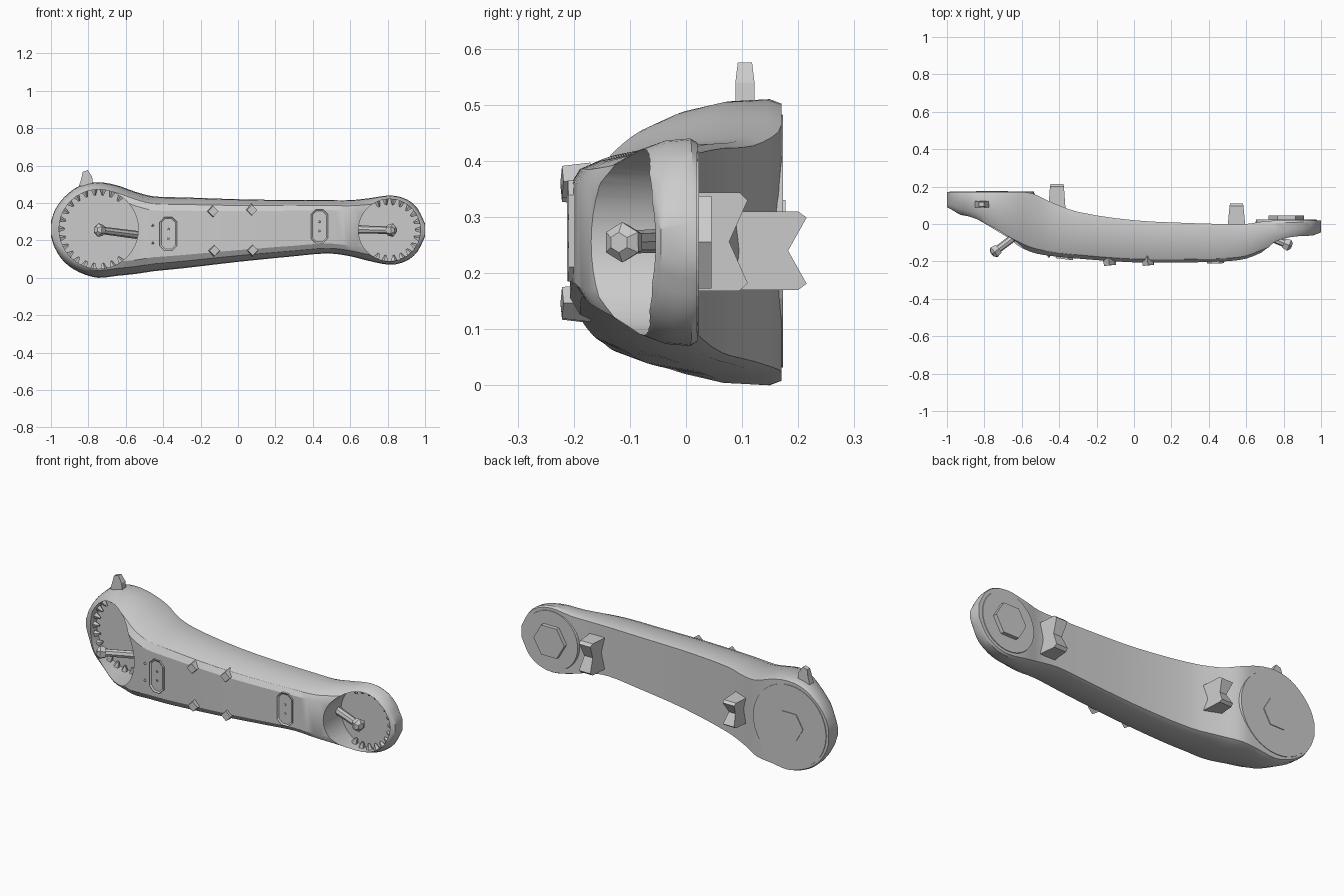
import bpy, bmesh, math
from mathutils import Vector

cube = bpy.data.objects.get("Cube")
if cube:
    bpy.data.objects.remove(cube, do_unlink=True)

GREY = (0.6, 0.6, 0.6, 1.0)
mat = bpy.data.materials.new("plain grey")
mat.use_nodes = True
mat.diffuse_color = GREY
for node in mat.node_tree.nodes:
    if node.type == 'BSDF_PRINCIPLED':
        node.inputs["Base Color"].default_value = GREY


def finish(name, bm):
    """Turn a bmesh into a named, coloured object."""
    bmesh.ops.recalc_face_normals(bm, faces=bm.faces)
    mesh = bpy.data.meshes.new(name)
    bm.to_mesh(mesh)
    bm.free()
    mesh.materials.append(mat)
    obj = bpy.data.objects.new(name, mesh)
    bpy.context.collection.objects.link(obj)
    return obj


def select_only(obj):
    bpy.ops.object.select_all(action='DESELECT')
    obj.select_set(True)
    bpy.context.view_layer.objects.active = obj


def rod(name, start, end, r_start, r_end, sides):
    """Straight cylinder or cone between two points."""
    start, end = Vector(start), Vector(end)
    axis = end - start
    bm = bmesh.new()
    bmesh.ops.create_cone(bm, cap_ends=True, segments=sides, radius1=r_start,
                          radius2=r_end, depth=axis.length)
    turn = axis.to_track_quat('Z', 'Y').to_matrix().to_4x4()
    bmesh.ops.transform(bm, matrix=turn, verts=bm.verts)
    bmesh.ops.translate(bm, vec=(start + end) / 2, verts=bm.verts)
    return finish(name, bm)


def prism(points, offset):
    """Extruded polygon; returns the bmesh and its end face."""
    bm = bmesh.new()
    face = bm.faces.new([bm.verts.new(p) for p in points])
    out = bmesh.ops.extrude_face_region(bm, geom=[face], use_keep_orig=True)
    verts = [g for g in out["geom"] if isinstance(g, bmesh.types.BMVert)]
    bmesh.ops.translate(bm, vec=offset, verts=verts)
    end = [g for g in out["geom"] if isinstance(g, bmesh.types.BMFace)][0]
    bmesh.ops.recalc_face_normals(bm, faces=bm.faces)
    return bm, end


# Arm body stations: x, bottom, top, front y, back y
STATIONS = [
    (-1, .22, .30, .09, .17), (-.98, .16, .36, .08, .17),
    (-.93, .085, .43, .05, .17), (-.85, .03, .49, .02, .17),
    (-.75, 0, .51, -.04, .17), (-.65, .01, .495, -.1, .17),
    (-.55, .02, .46, -.15, .165), (-.45, .035, .435, -.17, .12),
    (-.3, .05, .43, -.185, .065), (0, .085, .42, -.205, .02),
    (.3, .115, .415, -.205, .005), (.48, .13, .415, -.2, 0),
    (.6, .115, .415, -.185, 0), (.7, .09, .425, -.145, .015),
    (.815, .07, .44, -.105, .02), (.9, .09, .42, -.08, .02),
    (.96, .14, .37, -.06, .02), (1, .22, .29, -.045, .02)]


def smooth_stations(steps=3):
    rows = [Vector(s) for s in STATIONS]
    result = []
    for i in range(len(rows) - 1):
        a, b = rows[i], rows[i + 1]
        before, after = rows[max(i - 1, 0)], rows[min(i + 2, len(rows) - 1)]
        span = b[0] - a[0]
        ma = (b - before) * (span / (b[0] - before[0]))
        mb = (after - a) * (span / (after[0] - a[0]))
        for k in range(steps):
            t = k / steps
            result.append(a * (2*t**3 - 3*t**2 + 1) + ma * (t**3 - 2*t**2 + t)
                          + b * (3*t**2 - 2*t**3) + mb * (t**3 - t**2))
    return result + [rows[-1]]


def section(x, low, high, front, back):
    """D-shaped ring: flat back, gently tapered sides, rounded front."""
    half, mid, deep = (high - low) / 2, (high + low) / 2, back - front
    k = min(1, half / .2)
    side = [(half - .008 * k, back), (half, back - .1 * deep),
            (half - .004 * k, back - .45 * deep),
            (half - .02 * k, back - .75 * deep),
            (half - .04 * k, back - .92 * deep), (half - .075 * k, front)]
    ring = side + [(-z, y) for z, y in reversed(side)]
    return [(x, y, mid + z) for z, y in ring]


bm = bmesh.new()
rings = [[bm.verts.new(p) for p in section(*row)] for row in smooth_stations()]
for r0, r1 in zip(rings, rings[1:]):
    for j in range(len(r0)):
        n = (j + 1) % len(r0)
        bm.faces.new((r0[j], r0[n], r1[n], r1[j]))
bm.faces.new(rings[0])
bm.faces.new(rings[-1])
body = finish("arm_body", bm)

# Round sockets cut into the front of both ends
SOCKETS = {"right": (-.745, .26, .212, .12), "left": (.81, .255, .166, -.012)}
for side, (x, z, radius, floor) in SOCKETS.items():
    cutter = rod(side + "_socket_cutter", (x, floor, z), (x, -.5, z),
                 radius, radius, 40)
    cutter.hide_render = True
    cutter.hide_viewport = True
    cut = body.modifiers.new(side + "_socket", 'BOOLEAN')
    cut.operation, cut.solver, cut.object = 'DIFFERENCE', 'EXACT', cutter
select_only(body)
for cut in list(body.modifiers):
    bpy.ops.object.modifier_apply(modifier=cut.name)
for side in SOCKETS:
    bpy.data.objects.remove(bpy.data.objects[side + "_socket_cutter"])
bpy.ops.object.shade_smooth_by_angle(angle=math.radians(30))

# Small teeth around the socket walls
for side, (x, z, radius, floor) in SOCKETS.items():
    count = 26 if side == "right" else 22
    for i in range(count):
        a = 2 * math.pi * i / count
        toward_middle = math.cos(a) * (1 if side == "right" else -1)
        if toward_middle > .6:
            continue
        c, s = math.cos(a), math.sin(a)
        y = floor - .018
        rod(f"{side}_tooth_{i}", (x + c * radius, y, z + s * radius),
            (x + c * (radius - .03), y, z + s * (radius - .03)), .018, .006, 5)

# Levers with hexagonal heads inside the sockets
for side, start, tip in (("right", (-.51, .03, .225), (-.74, -.145, .255)),
                         ("left", (.63, -.03, .258), (.82, -.11, .255))):
    start, tip = Vector(start), Vector(tip)
    along = (tip - start).normalized()
    rod(side + "_lever", start, tip, .022, .02, 8)
    rod(side + "_lever_head", tip - along * .02, tip + along * .01, .03, .036, 6)
    rod(side + "_lever_cap", tip + along * .01, tip + along * .025, .036, .018, 6)

# Discs and hexagonal plates on the back
for side, x, z, r, y, rise, hex_r in (("right", -.76, .257, .228, .168, .004, .085),
                                      ("left", .815, .255, .165, .018, .022, .095)):
    rod(side + "_back_disc", (x, y - .01, z), (x, y + .005, z), r, r - .003, 40)
    # Plate corners point along x
    corners = [(x + hex_r * math.cos(i * math.pi / 3), y,
                z + hex_r * math.sin(i * math.pi / 3)) for i in range(6)]
    bm, face = prism(corners, (0, rise + .005, 0))
    bmesh.ops.inset_region(bm, faces=[face], thickness=.012, depth=0)
    finish(side + "_hex_plate", bm)

# Notched, bow-tie shaped clips on the back
for side, x, z, half, base, tip in (("right", -.412, .24, .07, .05, .215),
                                    ("left", .548, .256, .088, -.02, .11)):
    prof = [(base, half), (tip - .015, half), (tip, half * .84),
            (tip - .033, 0), (tip, -half * .84), (tip - .015, -half),
            (base, -half), (base, 0)]
    bm, _ = prism([(-1, y, dz) for y, dz in prof], (2, 0, 0))
    for v in bm.verts:
        wide = .026 + .022 * abs(v.co.z) / half
        v.co.x *= wide * (.78 if v.co.y > base + .1 else 1)
        v.co += Vector((x, 0, z))
    finish(side + "_clip", bm)

# Hooked fin on top of the large end
fin = [(-.85, .49), (-.775, .49), (-.78, .54), (-.803, .575),
       (-.83, .567), (-.838, .53)]
bm, _ = prism([(x, .088, z) for x, z in fin], (0, .034, 0))
for v in bm.verts:
    if v.co.z > .55:
        v.co.y += (.105 - v.co.y) * .25
finish("top_fin", bm)

# Long octagonal panels with recessed middles and two rivets
for side, x, z, y, tilt in (("right", -.372, .235, -.179, -.12),
                            ("left", .435, .275, -.202, .03)):
    w, h, c = .046, .09, .026
    outline = [(-w, c - h), (c - w, -h), (w - c, -h), (w, c - h),
               (w, h - c), (w - c, h), (c - w, h), (-w, h - c)]
    bm, face = prism([(a, .015, b) for a, b in outline], (0, -.024, 0))
    bmesh.ops.inset_region(bm, faces=[face], thickness=.009, depth=0)
    bmesh.ops.translate(bm, vec=(0, .006, 0), verts=face.verts)
    panel = finish(side + "_front_panel", bm)
    panel.location = (x, y, z)
    panel.rotation_euler.z = tilt
    for n, dz in enumerate((-.025, .025)):
        rod(f"{side}_rivet_{n}", (x, y, z + dz), (x, y - .008, z + dz), .007, .005, 6)

# Four square studs on the front, and two small spikes
for n, (x, z) in enumerate(((-.137, .355), (.07, .363), (-.13, .145), (.075, .147))):
    rod(f"front_stud_{n}", (x, -.17, z), (x + .005, -.221, z), .034, .028, 4)
for n, z in enumerate((.185, .28)):
    rod(f"front_spike_{n}", (-.455, -.155, z), (-.455, -.18, z), .016, .004, 3)
